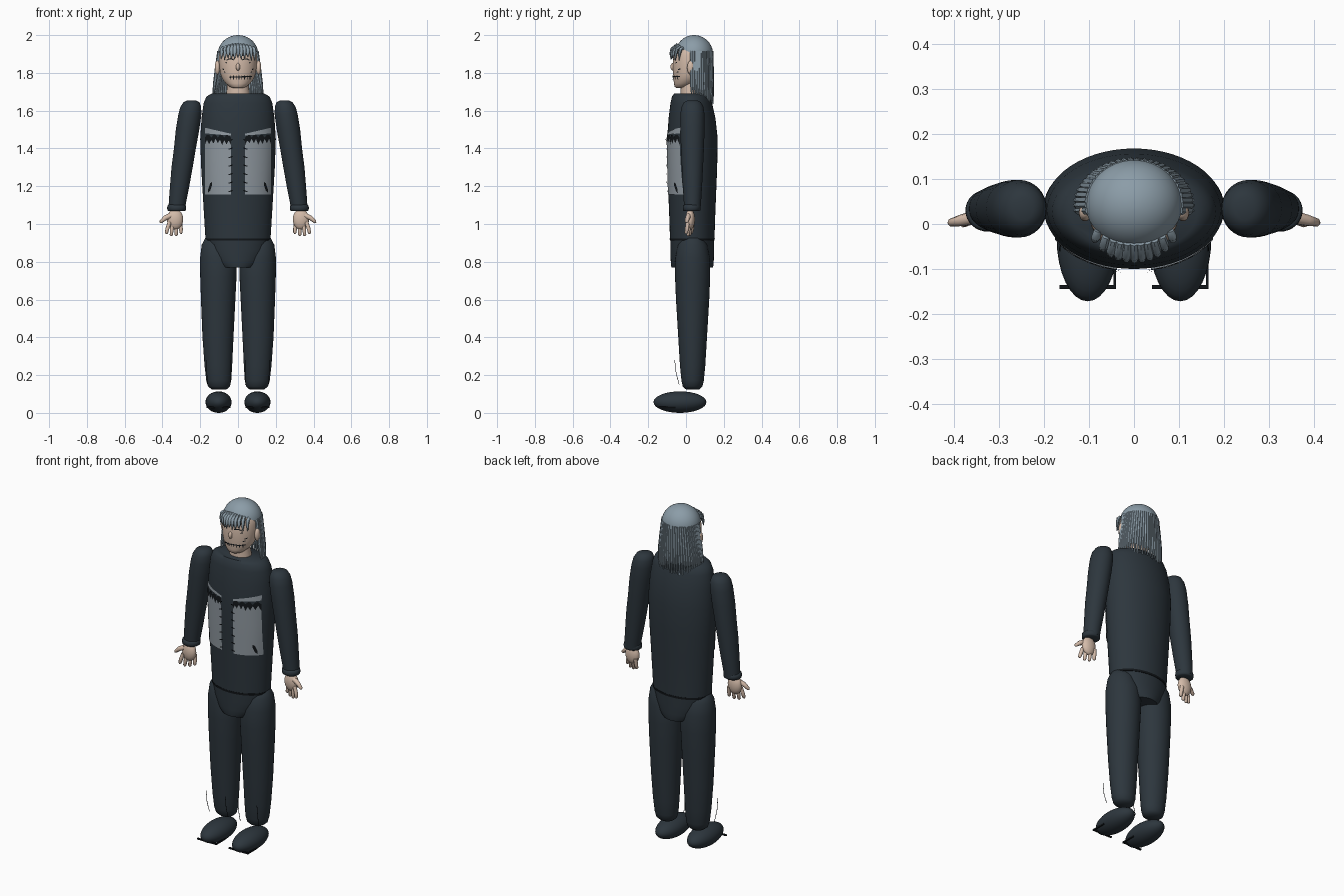
import bpy, bmesh, math, random
from mathutils import Vector

if "Cube" in bpy.data.objects:
    bpy.data.objects.remove(bpy.data.objects["Cube"])

random.seed(4)


def material(name, rgb):
    m = bpy.data.materials.new(name)
    m.diffuse_color = (*rgb, 1)
    m.use_nodes = True
    m.node_tree.nodes["Principled BSDF"].inputs["Base Color"].default_value = m.diffuse_color
    return m


SUIT = material("dark_suit", (0.026, 0.037, 0.047))
HAIR = material("grey_hair", (0.26, 0.335, 0.39))
SKIN = material("pale_skin", (0.66, 0.50, 0.40))
PANEL = material("grey_panel", (0.28, 0.32, 0.355))
BLACK = material("black_stitch", (0.006, 0.008, 0.010))


def finish(name, bm, mat, angle=50):
    bmesh.ops.recalc_face_normals(bm, faces=bm.faces)
    me = bpy.data.meshes.new(name)
    bm.to_mesh(me)
    bm.free()
    me.materials.append(mat)
    me.shade_smooth()
    me.set_sharp_from_angle(angle=math.radians(angle))
    ob = bpy.data.objects.new(name, me)
    bpy.context.collection.objects.link(ob)
    return ob


def skin_rings(bm, rings):
    """Bridge rings of points and cap both ends."""
    vs = [[bm.verts.new(p) for p in r] for r in rings]
    n = len(vs[0])
    for a, b in zip(vs, vs[1:]):
        for i in range(n):
            bm.faces.new((a[i], a[(i + 1) % n], b[(i + 1) % n], b[i]))
    bm.faces.new(vs[0])
    bm.faces.new(vs[-1])


def loft(name, rings, mat, seg=40):
    """Stacked ellipses: (z, cx, cy, rx, ry)."""
    bm = bmesh.new()
    ang = [2 * math.pi * i / seg for i in range(seg)]
    skin_rings(bm, [[(cx + rx * math.cos(a), cy + ry * math.sin(a), z) for a in ang]
                    for z, cx, cy, rx, ry in rings])
    return finish(name, bm, mat)


def tube(bm, pts, radii, n=8):
    """Tapered round strand through points."""
    pts = [Vector(p) for p in pts]
    rings = []
    for i, p in enumerate(pts):
        d = (pts[min(i + 1, len(pts) - 1)] - pts[max(i - 1, 0)]).normalized()
        u = d.cross(Vector((0.31, 0.9, 0.17))).normalized()
        v = d.cross(u)
        rings.append([p + radii[i] * (u * math.cos(t) + v * math.sin(t))
                      for t in (2 * math.pi * k / n for k in range(n))])
    skin_rings(bm, rings)


def ball(bm, c, r, seg=24):
    res = bmesh.ops.create_uvsphere(bm, u_segments=seg, v_segments=seg // 2, radius=1)
    for v in res["verts"]:
        v.co = Vector([c[i] + r[i] * v.co[i] for i in range(3)])


def box(bm, c, s):
    for v in bmesh.ops.create_cube(bm, size=1)["verts"]:
        v.co = Vector([c[i] + s[i] * v.co[i] for i in range(3)])


def front_y(rings, x, z, off):
    """Front surface of a loft at x, z."""
    rings = sorted(rings)
    for a, b in zip(rings, rings[1:]):
        if a[0] <= z <= b[0]:
            t = (z - a[0]) / (b[0] - a[0])
            cy, rx, ry = (a[k] + (b[k] - a[k]) * t for k in (2, 3, 4))
            return cy - ry * math.sqrt(max(0.0, 1 - (x / rx) ** 2)) - off


def patch(bm, rings, cols, off, rows=6):
    """Thin plate lying on a loft; cols are (x, z_low, z_high)."""
    grid = []
    for x, z0, z1 in cols:
        zs = [z0 + (z1 - z0) * k / rows for k in range(rows + 1)]
        grid.append([bm.verts.new((x, front_y(rings, x, z, off), z)) for z in zs])
    for a, b in zip(grid, grid[1:]):
        for k in range(rows):
            bm.faces.new((a[k], b[k], b[k + 1], a[k + 1]))


# Torso and pelvis
TORSO = [(1.69, 0, .025, .14, .088), (1.675, 0, .026, .167, .1), (1.64, 0, .028, .182, .11),
         (1.56, 0, .032, .193, .124), (1.45, 0, .034, .2, .134), (1.3, 0, .034, .195, .131),
         (1.15, 0, .033, .186, .126), (1.0, 0, .033, .177, .12), (.92, 0, .033, .172, .118)]
loft("torso", TORSO, SUIT, 56)
loft("pelvis", [(.925, 0, .033, .168, .116), (.86, 0, .033, .16, .115), (.81, 0, .033, .14, .114),
                (.785, 0, .033, .12, .113), (.77, 0, .033, .10, .110)], SUIT, 48)
loft("waist_seam", [(.924, 0, .033, .1735, .1195), (.912, 0, .033, .1725, .1185)], BLACK, 56)

# Chest panels, ragged edges, upper strips and stitches
panels, rags, stitches = bmesh.new(), bmesh.new(), bmesh.new()
for s in (-1, 1):
    xs = [.038 + .0115 * i for i in range(13)]
    tops = [1.435 + (.012 if i % 2 else -.012) + random.uniform(-.006, .006) for i in range(13)]
    patch(panels, TORSO, [(s * x, 1.155, t) for x, t in zip(xs, tops)], .005)
    patch(rags, TORSO, [(s * x, t, 1.466 + (.006 if i % 3 else -.008))
                        for i, (x, t) in enumerate(zip(xs, tops))], .005, 2)
    patch(panels, TORSO, [(s * x, 1.468 + .012 * i / 12, 1.478 + .032 * i / 12)
                          for i, x in enumerate(xs)], .005, 2)
    for k in range(7):
        z = 1.17 + .045 * k
        patch(stitches, TORSO, [(s * .03, z + .004, z + .010), (s * .05, z - .002, z + .004)], .009, 1)
    patch(stitches, TORSO, [(s * .138, 1.205, 1.222), (s * .148, 1.175, 1.215),
                            (s * .158, 1.165, 1.185)], .009, 2)
finish("chest_panels", panels, PANEL)
finish("ragged_edges", rags, BLACK)
finish("chest_stitches", stitches, BLACK)

# Limbs, both sides
ARM = [(1.655, .246, .022, .025), (1.645, .246, .042, .045), (1.62, .25, .055, .058),
       (1.58, .255, .061, .064), (1.5, .267, .062, .064), (1.4, .281, .058, .061),
       (1.3, .296, .056, .056), (1.2, .309, .051, .051), (1.12, .32, .046, .046), (1.08, .324, .044, .043)]
LEG = [(.94, .12, .035, .035), (.925, .118, .056, .055), (.89, .112, .08, .077), (.82, .104, .097, .092),
       (.72, .104, .096, .093), (.6, .105, .091, .088), (.4, .106, .082, .076), (.25, .104, .073, .067),
       (.17, .102, .066, .059), (.14, .101, .058, .052), (.125, .1, .04, .036)]
for s, side in ((-1, "right"), (1, "left")):
    loft(side + "_arm", [(z, s * x, .034, rx, ry) for z, x, rx, ry in ARM], SUIT, 32)
    loft(side + "_cuff", [(z, s * .325, .03, .05 - d, .047 - d) for z, d in
                          ((1.102, .008), (1.097, .001), (1.085, 0), (1.073, .001), (1.068, .008))], SUIT, 32)
    loft(side + "_leg", [(z, s * x, .035, rx, ry) for z, x, rx, ry in LEG], SUIT, 36)

    # Hand with four fingers and an outward thumb
    bm = bmesh.new()
    ball(bm, (s * .333, .022, 1.025), (.043, .025, .055))
    for i in range(4):
        x, y, dx = .305 + .019 * i, .036 - .009 * i, -.004 + .007 * i
        low = (.948, .937, .936, .947)[i]
        tube(bm, [(s * x, y, 1.01), (s * (x + dx * .7), y - .004, .975),
                  (s * (x + dx), y - .008, low + .006), (s * (x + dx), y - .009, low)],
             [.011, .0105, .009, .003])
    tube(bm, [(s * .355, .015, 1.045), (s * .385, .008, 1.032), (s * .408, .003, 1.012),
              (s * .412, .002, 1.006)], [.015, .013, .009, .003])
    finish(side + "_hand", bm, SKIN)

    # Shoe with thin straps, and loose threads at the shin
    bm = bmesh.new()
    ball(bm, (s * .103, -.032, .057), (.069, .14, .057), 32)
    finish(side + "_shoe", bm, SUIT)
    bm = bmesh.new()
    box(bm, (s * .103, -.14, .03), (.125, .009, .008))
    box(bm, (s * .103 + .06, -.1, .03), (.006, .09, .008))
    finish(side + "_shoe_strap", bm, BLACK, 30)
    bm = bmesh.new()
    for d in (-.062, .062):
        x = s * .103 + d
        tube(bm, [(x, -.06, .28), (x, -.052, .21), (x * .97, -.036, .15)], [.0015] * 3, 5)
    finish(side + "_shin_threads", bm, BLACK)

# Neck, head, ears and nose
loft("neck", [(1.67, 0, .025, .065, .055), (1.72, 0, .022, .058, .05), (1.79, 0, .022, .058, .05)], SKIN)
HEAD = [(1.72, 0, -.03, .025, .022), (1.727, 0, -.02, .045, .04), (1.745, 0, -.004, .066, .06),
        (1.77, 0, .01, .084, .076), (1.80, 0, .02, .095, .089), (1.85, 0, .026, .1, .096),
        (1.89, 0, .029, .1, .095), (1.93, 0, .034, .093, .088), (1.96, 0, .04, .07, .066)]
loft("head", HEAD, SKIN)
bm = bmesh.new()
for s in (-1, 1):
    ball(bm, (s * .109, .025, 1.828), (.014, .019, .038), 16)
finish("ears", bm, SKIN)
bm = bmesh.new()
ball(bm, (0, -.07, 1.832), (.011, .012, .02), 16)
finish("nose", bm, SKIN)

# Stitched mouth, eyes, brows and cheek marks
bm = bmesh.new()
patch(bm, HEAD, [(-.045 + .012 * i, 1.774 + .0004 * i, 1.780 + .0004 * i) for i in range(11)], .004, 1)
for i in range(8):
    x = -.038 + .0145 * i
    patch(bm, HEAD, [(x - .002, 1.766, 1.786), (x + .002, 1.766, 1.786)], .005, 2)
for s in (-1, 1):
    patch(bm, HEAD, [(s * (.022 + .01 * i), 1.866 + h, 1.872 + h)
                     for i, h in enumerate((0, .004, .005, .003, -.003))], .004, 1)
    patch(bm, HEAD, [(s * (.018 + .012 * i), 1.888 + .004 * i, 1.894 + .004 * i) for i in range(5)], .004, 1)
    for x, z in ((.07, 1.80), (.078, 1.815), (.062, 1.85)):
        patch(bm, HEAD, [(s * (x - .005), z, z + .005), (s * (x + .005), z + .003, z + .009)], .004, 1)
finish("face_marks", bm, BLACK)

# Hair cap, raised over the forehead
def rim(a):
    return 1.897 + .05 * max(0, -math.sin(a))


def cap_point(a, z):
    r = math.sqrt(max(0.0, 1 - ((z - 1.9) / .1) ** 2))
    return (.107 * r * math.cos(a), .043 + .1 * r * math.sin(a), z)


bm = bmesh.new()
ang = [2 * math.pi * i / 48 for i in range(48)]
skin_rings(bm, [[cap_point(a, rim(a) + (1.9998 - rim(a)) * math.sin(t * math.pi / 20)) for a in ang]
                for t in range(11)])
finish("hair_cap", bm, HAIR)

# Long strands around the sides and back
bm = bmesh.new()
N = 30
for i in range(N):
    a = math.radians(-8 + 196 * i / (N - 1))
    c, s = math.cos(a), math.sin(a)
    low = 1.685 - .045 * max(0, s) + random.uniform(-.015, .012)
    tube(bm, [(.1 * c, .043 + .092 * s, 1.915), (.113 * c, .043 + .094 * s, 1.82),
              (.124 * c, .043 + .097 * s, 1.74), (.132 * c, .043 + .1 * s, low)],
         [.010, .0105, .009, .003], 7)
finish("long_hair", bm, HAIR)

# Pointed fringe locks
bm = bmesh.new()
for i in range(11):
    x = -.085 + .017 * i
    a = math.atan2(-math.sqrt(1 - (x / .107) ** 2), x / .107)
    top = cap_point(a, rim(a) + .004)
    low = 1.872 + random.uniform(-.008, .014)
    y = front_y(HEAD, min(abs(x), .085), 1.89, .012)
    tube(bm, [top, (x, y + .004, 1.925), (x * 1.02, y - .002, 1.9), (x * 1.05, y - .004, low)],
         [.009, .0105, .008, .0015], 7)
finish("fringe", bm, HAIR)
